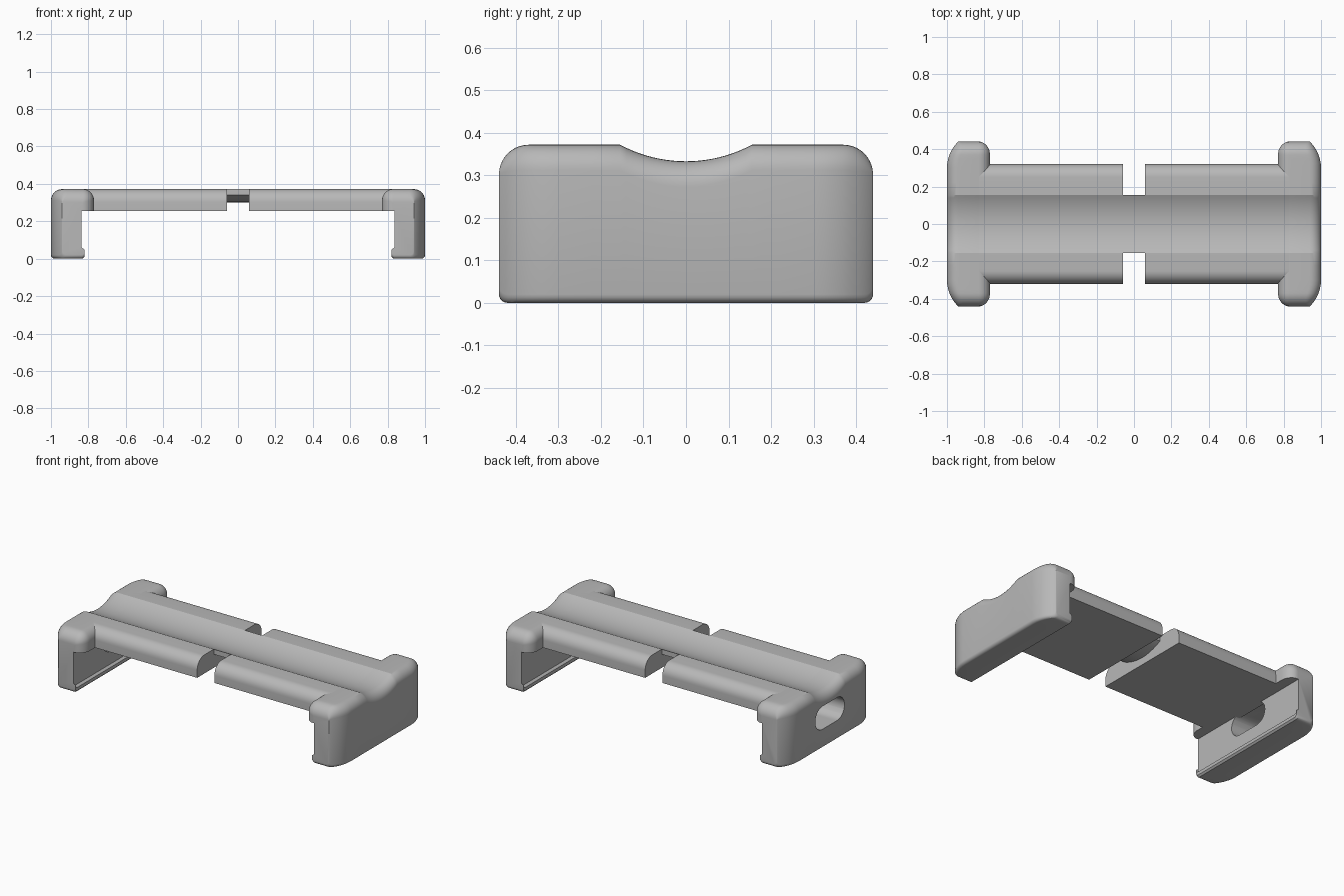
import bpy, bmesh
from math import sin, cos, pi, sqrt, radians

if "Cube" in bpy.data.objects:
    bpy.data.objects.remove(bpy.data.objects["Cube"], do_unlink=True)

TOP, UNDER = 0.372, 0.255             # deck top and underside
SCOOP, SAG = 0.155, 0.039             # half width and depth of the channel
HALF_Y, DECK_Y, GAP = 0.44, 0.32, 0.06
R_SCOOP = (SCOOP ** 2 + SAG ** 2) / (2 * SAG)

grey = bpy.data.materials.new("plain grey")
grey.use_nodes = True
grey.diffuse_color = (0.48, 0.48, 0.48, 1)
grey.node_tree.nodes["Principled BSDF"].inputs["Base Color"].default_value = (0.48, 0.48, 0.48, 1)


def loft(name, rings):
    """Skin a closed solid through equal-length rings of points."""
    bm = bmesh.new()
    rows = [[bm.verts.new(p) for p in ring] for ring in rings]
    n = len(rows[0])
    for a, b in zip(rows, rows[1:]):
        for i in range(n):
            j = (i + 1) % n
            bm.faces.new((a[i], a[j], b[j], b[i]))
    bm.faces.new(rows[0])
    bm.faces.new(rows[-1])
    bmesh.ops.recalc_face_normals(bm, faces=bm.faces)
    mesh = bpy.data.meshes.new(name)
    bm.to_mesh(mesh)
    bm.free()
    mesh.materials.append(grey)
    obj = bpy.data.objects.new(name, mesh)
    bpy.context.collection.objects.link(obj)
    return obj


def smooth(obj):
    bpy.ops.object.select_all(action='DESELECT')
    obj.select_set(True)
    bpy.context.view_layer.objects.active = obj
    bpy.ops.object.shade_smooth_by_angle(angle=radians(25))


def arc(cu, cv, r, start, end, n=8):
    return [(cu + r * cos(start + (end - start) * i / n),
             cv + r * sin(start + (end - start) * i / n)) for i in range(n + 1)]


def scoop_z(y):
    if abs(y) >= SCOOP:
        return TOP
    return TOP - SAG + R_SCOOP - sqrt(R_SCOOP ** 2 - y * y)


# End clamps: upright cross-sections swept from front to back
CORNER, FILLET, BASE = 0.07, 0.06, 0.02


def clamp_ring(y, side):
    a = abs(y)
    bend = max(0, a - (HALF_Y - CORNER)) / CORNER
    c = sqrt(max(0, 1 - bend * bend))
    height = scoop_z(y) - CORNER * (1 - c)
    bow = max(0, a - 0.3)
    outer = 1 - (0.193 - sqrt(0.193 ** 2 - bow ** 2))
    inner = 0.83 - 0.06 * c
    r = max(FILLET * c, 0.004)
    dip = max(0, a - (HALF_Y - BASE))
    foot = BASE - sqrt(max(0, BASE ** 2 - dip ** 2))
    leg, lip = 0.836, 0.822
    pts = arc(outer - BASE, foot + BASE, BASE, -pi / 2, 0, 4)
    pts += arc(outer - r, height - r, r, 0, pi / 2)
    pts += arc(inner + r, height - r, r, pi / 2, pi)
    pts += [(inner, UNDER), (leg, UNDER), (leg, foot + 0.04), (lip, foot + 0.03),
            (lip, foot + 0.01), (lip + 0.01, foot)]
    return [(side * u, y, z) for u, z in pts]


half = [SCOOP * i / 10 for i in range(1, 11)] + [0.22, 0.3, 0.325, 0.35]
half += [HALF_Y - CORNER + CORNER * sin(pi / 2 * i / 10) for i in range(11)]
stations = [-y for y in reversed(half)] + [0] + half
left_clamp = loft("left_clamp", [clamp_ring(y, 1) for y in stations])
right_clamp = loft("right_clamp", [clamp_ring(y, -1) for y in stations])

# Oblong opening through the right clamp only
SLOT_R, SLOT_Y, SLOT_Z = 0.072, 0.073, 0.193
slot = arc(SLOT_Y, SLOT_Z, SLOT_R, -pi / 2, pi / 2, 16)
slot += arc(-SLOT_Y, SLOT_Z, SLOT_R, pi / 2, 3 * pi / 2, 16)
cutter = loft("slot_cutter", [[(x, y, z) for y, z in slot] for x in (-1.1, -0.8)])
cutter.hide_render = True
cut = right_clamp.modifiers.new("slot", 'BOOLEAN')
cut.operation, cut.object, cut.solver = 'DIFFERENCE', cutter, 'EXACT'
bpy.context.view_layer.objects.active = right_clamp
bpy.ops.object.modifier_apply(modifier=cut.name)
bpy.data.objects.remove(cutter, do_unlink=True)

# Deck halves: channelled top and rounded long edges
channel = [SCOOP - SCOOP * i / 10 for i in range(21)]
profile = [(DECK_Y, UNDER)]
profile += arc(DECK_Y - CORNER, TOP - CORNER, CORNER, 0, pi / 2, 10)
profile += [(y, scoop_z(y)) for y in channel]
profile += arc(CORNER - DECK_Y, TOP - CORNER, CORNER, pi / 2, pi, 10)
profile += [(-DECK_Y, UNDER)]
decks = [loft(name, [[(side * x, y, z) for y, z in profile] for x in (GAP, 0.865)])
         for name, side in (("left_deck", 1), ("right_deck", -1))]

# Thin curved bridge joining the deck halves
bridge_profile = [(y, scoop_z(y)) for y in channel]
bridge_profile += [(y, scoop_z(y) - 0.032) for y in reversed(channel)]
bridge = loft("bridge", [[(x, y, z) for y, z in bridge_profile] for x in (-GAP, GAP)])

for part in [left_clamp, right_clamp, bridge] + decks:
    smooth(part)
